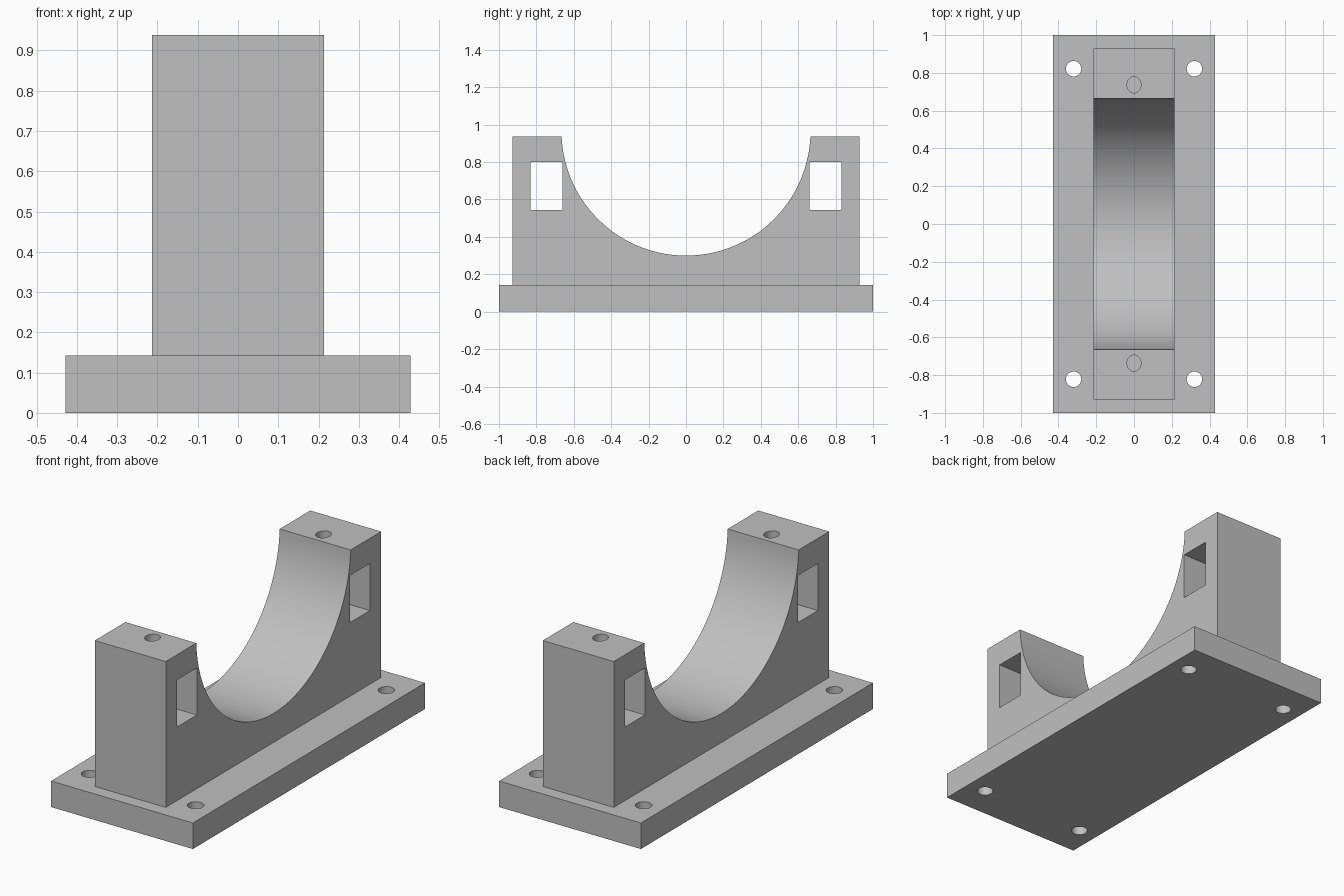
import bpy, bmesh, math
from mathutils import Matrix

if "Cube" in bpy.data.objects:
    bpy.data.objects.remove(bpy.data.objects["Cube"])

# Single grey material
grey = bpy.data.materials.new("plain grey")
grey.use_nodes = True
colour = (0.53, 0.53, 0.53, 1)
grey.diffuse_color = colour
grey.node_tree.nodes["Principled BSDF"].inputs["Base Color"].default_value = colour

BASE_TOP, TOP = 0.142, 0.938
HALF_WIDTH, HALF_LENGTH = 0.214, 0.928
RADIUS, CRADLE_HALF = 0.6655, 0.665
CENTRE_Z = 0.30 + RADIUS


def make_object(name, bm):
    bmesh.ops.recalc_face_normals(bm, faces=bm.faces)
    mesh = bpy.data.meshes.new(name)
    bm.to_mesh(mesh)
    bm.free()
    obj = bpy.data.objects.new(name, mesh)
    bpy.context.collection.objects.link(obj)
    mesh.materials.append(grey)
    return obj


def add_box(bm, centre, size):
    matrix = Matrix.Translation(centre) @ Matrix.Diagonal((*size, 1))
    bmesh.ops.create_cube(bm, size=1, matrix=matrix)


def add_hole(bm, x, y, z0, z1, rx, ry):
    matrix = Matrix.Translation((x, y, (z0 + z1) / 2)) @ Matrix.Diagonal((rx, ry, z1 - z0, 1))
    bmesh.ops.create_cone(bm, cap_ends=True, segments=32, radius1=1, radius2=1,
                          depth=1, matrix=matrix)


def cut(obj, bm):
    cutter = make_object("cutter", bm)
    cutter.hide_render = True
    mod = obj.modifiers.new("cut", "BOOLEAN")
    mod.operation, mod.solver, mod.object = "DIFFERENCE", "EXACT", cutter
    bpy.context.view_layer.objects.active = obj
    bpy.ops.object.modifier_apply(modifier=mod.name)
    bpy.data.objects.remove(cutter)


def smooth(obj):
    bpy.ops.object.select_all(action="DESELECT")
    obj.select_set(True)
    bpy.context.view_layer.objects.active = obj
    bpy.ops.object.shade_smooth_by_angle(angle=math.radians(30))


# Base plate with four bolt holes
bm = bmesh.new()
add_box(bm, (0, 0, BASE_TOP / 2), (0.856, 2, BASE_TOP))
base = make_object("base_plate", bm)
bm = bmesh.new()
for sx in (-1, 1):
    for sy in (-1, 1):
        add_hole(bm, sx * 0.32, sy * 0.822, -0.1, 0.3, 0.041, 0.041)
cut(base, bm)
smooth(base)

# Cradle block: side profile with a round seat, extruded across the width
end = math.asin(CRADLE_HALF / RADIUS)
steps = 72
angles = [end - 2 * end * i / steps for i in range(steps + 1)]
arc = [(RADIUS * math.sin(a), CENTRE_Z - RADIUS * math.cos(a)) for a in angles]
arc[0], arc[-1] = (CRADLE_HALF, TOP), (-CRADLE_HALF, TOP)
profile = [(-HALF_LENGTH, TOP), (-HALF_LENGTH, BASE_TOP),
           (HALF_LENGTH, BASE_TOP), (HALF_LENGTH, TOP)] + arc
bm = bmesh.new()
face = bm.faces.new([bm.verts.new((-HALF_WIDTH, y, z)) for y, z in profile])
side = bmesh.ops.extrude_face_region(bm, geom=[face])["geom"]
bmesh.ops.translate(bm, vec=(2 * HALF_WIDTH, 0, 0),
                    verts=[v for v in side if isinstance(v, bmesh.types.BMVert)])
cradle = make_object("cradle_block", bm)

# Nut windows across each post
bm = bmesh.new()
for s in (-1, 1):
    add_box(bm, (0, s * 0.746, 0.672), (0.6, 0.171, 0.256))
cut(cradle, bm)

# Screw holes from the post tops down into the windows
bm = bmesh.new()
for s in (-1, 1):
    add_hole(bm, 0, s * 0.737, 0.7, 1.1, 0.037, 0.043)
cut(cradle, bm)
smooth(cradle)
